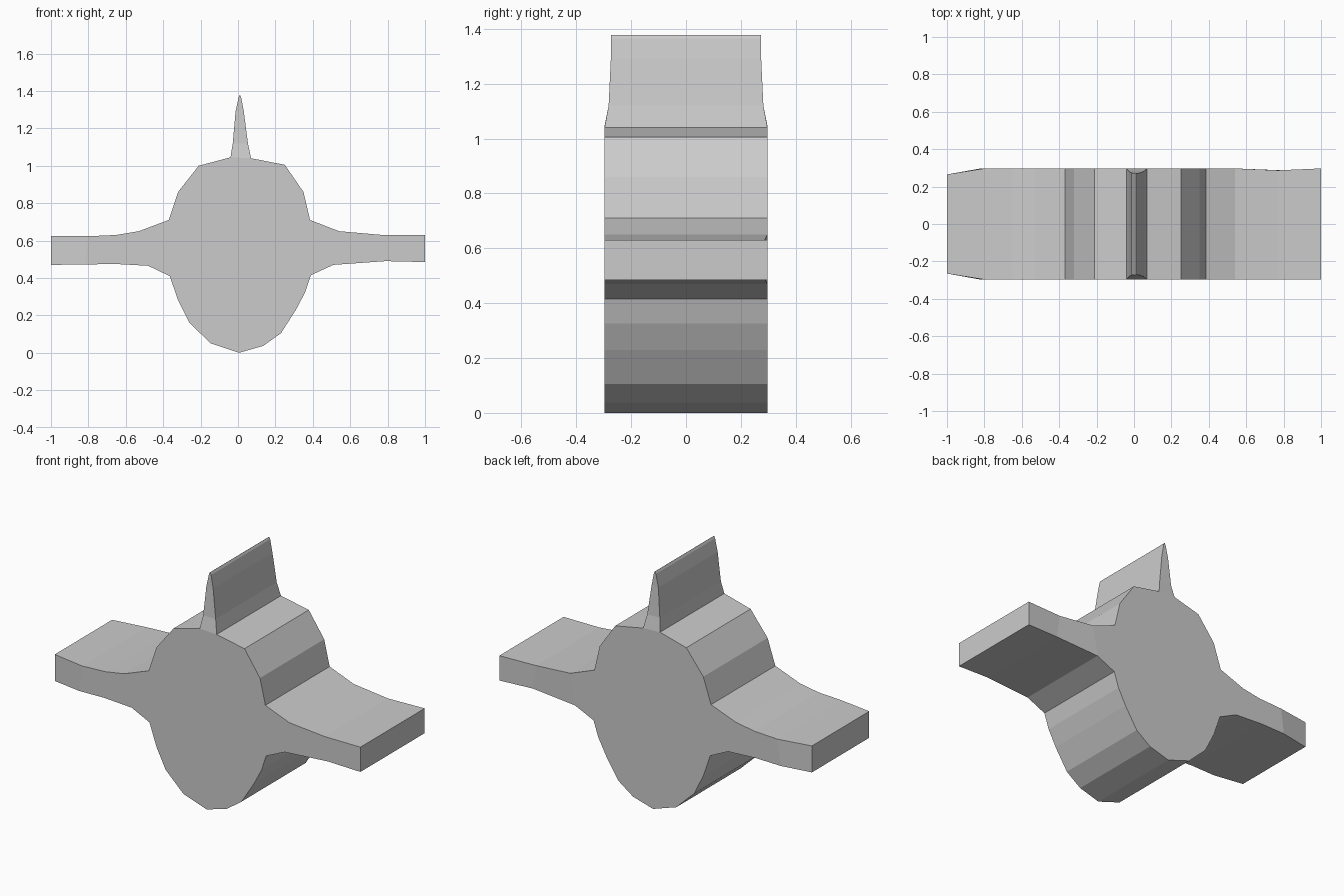
import bpy, bmesh

if "Cube" in bpy.data.objects:
    bpy.data.objects.remove(bpy.data.objects["Cube"])

D = 0.297  # half depth of the body

# Round body outline, clockwise, split where fin and wings attach
upper_right = [(0.07, 1.04), (0.25, 1.005), (0.35, 0.86), (0.385, 0.71)]
lower = [(0.39, 0.415), (0.36, 0.325), (0.31, 0.23), (0.23, 0.105), (0.135, 0.037),
         (0.005, 0), (-0.145, 0.05), (-0.26, 0.16), (-0.32, 0.28), (-0.365, 0.41)]
upper_left = [(-0.37, 0.71), (-0.32, 0.86), (-0.21, 1.0), (-0.04, 1.045)]

# Sections from root to tip: edge A (x, z), edge B (x, z), front and back depth
right_wing = [((0.54, 0.65), (0.51, 0.47), D, D),
              ((0.77, 0.63), (0.79, 0.49), D, 0.287),
              ((1, 0.63), (1, 0.485), D, D)]
left_wing = [((-0.48, 0.465), (-0.53, 0.65), D, D),
             ((-0.66, 0.475), (-0.65, 0.63), D, D),
             ((-0.82, 0.472), (-0.80, 0.623), D, D),
             ((-1, 0.47), (-1, 0.625), 0.265, 0.265)]
fin = [((-0.028, 1.12), (0.053, 1.12), 0.282, 0.282),
       ((-0.013, 1.29), (0.031, 1.29), 0.274, 0.274),
       ((0.003, 1.365), (0.017, 1.365), 0.273, 0.273),
       ((0.0095, 1.378), (0.0105, 1.378), 0.273, 0.273)]

bm = bmesh.new()


def pair(p, front=D, back=D):
    """Matching front and back vertices for one outline point."""
    return (bm.verts.new((p[0], -front, p[1])), bm.verts.new((p[0], back, p[1])))


def bridge(a, b):
    bm.faces.new((a[0], b[0], b[1], a[1]))


def strip(points):
    for a, b in zip(points, points[1:]):
        bridge(a, b)


def limb(root_a, root_b, sections):
    """Tapering slab that grows from two body edges to a closed tip."""
    a, b = root_a, root_b
    for pa, pb, f, k in sections:
        na, nb = pair(pa, f, k), pair(pb, f, k)
        bridge(a, na)
        bridge(nb, b)
        for s in (0, 1):
            bm.faces.new((a[s], na[s], nb[s], b[s]))
        a, b = na, nb
    bridge(a, b)


# Body rim and flat faces
ur, lo, ul = ([pair(p) for p in part] for part in (upper_right, lower, upper_left))
for part in (ur, lo, ul):
    strip(part)
ring = ur + lo + ul
for s in (0, 1):
    bm.faces.new([p[s] for p in ring])

# Wings and top fin
limb(ur[-1], lo[0], right_wing)
limb(lo[-1], ul[0], left_wing)
limb(ul[-1], ur[0], fin)

bmesh.ops.recalc_face_normals(bm, faces=bm.faces[:])
mesh = bpy.data.meshes.new("winged_body")
bm.to_mesh(mesh)
bm.free()
bpy.context.collection.objects.link(bpy.data.objects.new("winged_body", mesh))
